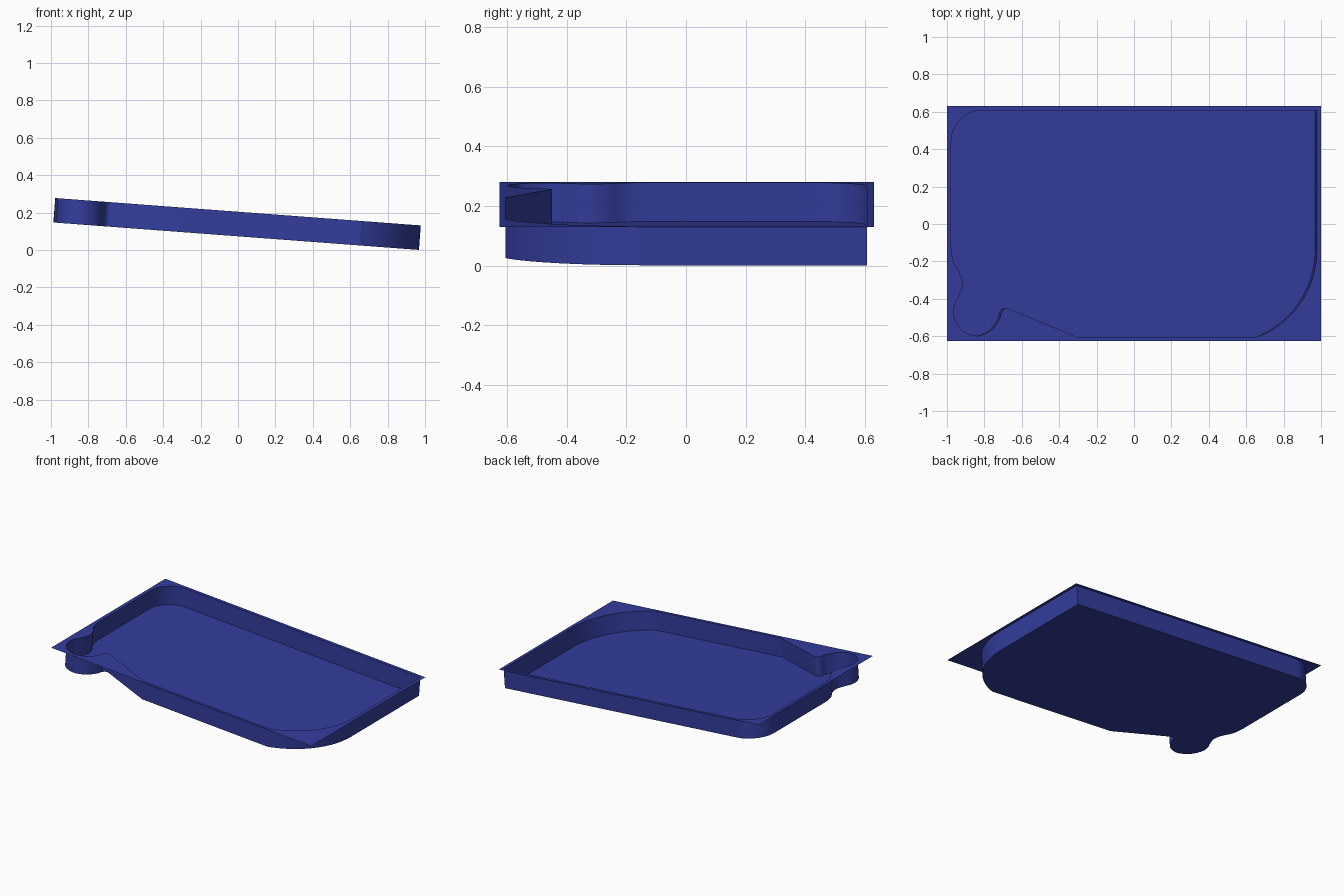
import bpy, bmesh, math
from mathutils import Vector, Matrix

if "Cube" in bpy.data.objects:
    bpy.data.objects.remove(bpy.data.objects["Cube"])

TILT = math.atan(0.075)
DEPTH = 0.131
PLACE = Matrix.Translation((0, 0, 0.205)) @ Matrix.Rotation(TILT, 4, 'Y')

paint = bpy.data.materials.new("blue_paint")
paint.diffuse_color = (0.033, 0.047, 0.34, 1)
paint.use_nodes = True
paint.node_tree.nodes["Principled BSDF"].inputs["Base Color"].default_value = paint.diffuse_color


def arc(cx, cy, r, a0, a1, n):
    return [Vector((cx + r * math.cos(math.radians(a0 + (a1 - a0) * i / n)),
                    cy + r * math.sin(math.radians(a0 + (a1 - a0) * i / n)))) for i in range(n + 1)]


def spline(points, n=5):
    # smooth curve through points; the end points only guide the direction
    p = [Vector(q) for q in points]
    out = []
    for a, b, c, d in zip(p, p[1:], p[2:], p[3:]):
        for i in range(n):
            t = i / n
            out.append(0.5 * (2 * b + (c - a) * t + (2 * a - 5 * b + 4 * c - d) * t * t
                              + (3 * b - a - 3 * c + d) * t ** 3))
    return out + [p[-2]]


def finish(bm, name):
    bm.transform(PLACE)
    me = bpy.data.meshes.new(name)
    bm.to_mesh(me)
    bm.free()
    me.materials.append(paint)
    ob = bpy.data.objects.new(name, me)
    bpy.context.collection.objects.link(ob)
    return ob


def flat_sheet(name, loops, z):
    # flat face bounded by the first loop, later loops are holes
    bm = bmesh.new()
    edges = []
    for loop in loops:
        vs = [bm.verts.new((p[0], p[1], z)) for p in loop]
        edges += [bm.edges.new((vs[i - 1], vs[i])) for i in range(len(vs))]
    bmesh.ops.triangle_fill(bm, edges=edges, use_beauty=True, normal=(0, 0, 1))
    for f in bm.faces:
        f.normal_update()
        if f.normal.z < 0:
            f.normal_flip()
    return finish(bm, name)


# Tray outline, counter-clockwise from the back left corner
outline = arc(-0.812, 0.44, 0.168, 90, 180, 14)
outline += spline([(-0.98, 0.0), (-0.98, -0.12), (-0.968, -0.2), (-0.93, -0.27), (-0.919, -0.33),
                   (-0.94, -0.39), (-0.963, -0.44), (-0.963, -0.5), (-0.92, -0.57), (-0.84, -0.598),
                   (-0.765, -0.568), (-0.722, -0.51), (-0.709, -0.468), (-0.685, -0.45),
                   (-0.65, -0.461), (-0.53, -0.51)])
outline += [Vector((-0.305, -0.605))]
outline += arc(0.482, -0.14, 0.498, -69, 0, 20)
outline += [Vector((0.98, 0.608))]

# Flat rim with the tray opening
rect = [(-1.003, -0.625), (1.003, -0.625), (1.003, 0.63), (-1.003, 0.63)]
flat_sheet("rim", [rect, outline], 0)

# Tray floor
flat_sheet("floor", [outline], -DEPTH)

# Side wall between rim and floor
bm = bmesh.new()
top = [bm.verts.new((p.x, p.y, 0)) for p in outline]
low = [bm.verts.new((p.x, p.y, -DEPTH)) for p in outline]
for i in range(len(outline)):
    bm.faces.new((top[i - 1], top[i], low[i], low[i - 1]))
wall = finish(bm, "side_wall")
bpy.context.view_layer.objects.active = wall
wall.select_set(True)
bpy.ops.object.shade_smooth_by_angle(angle=math.radians(20))
